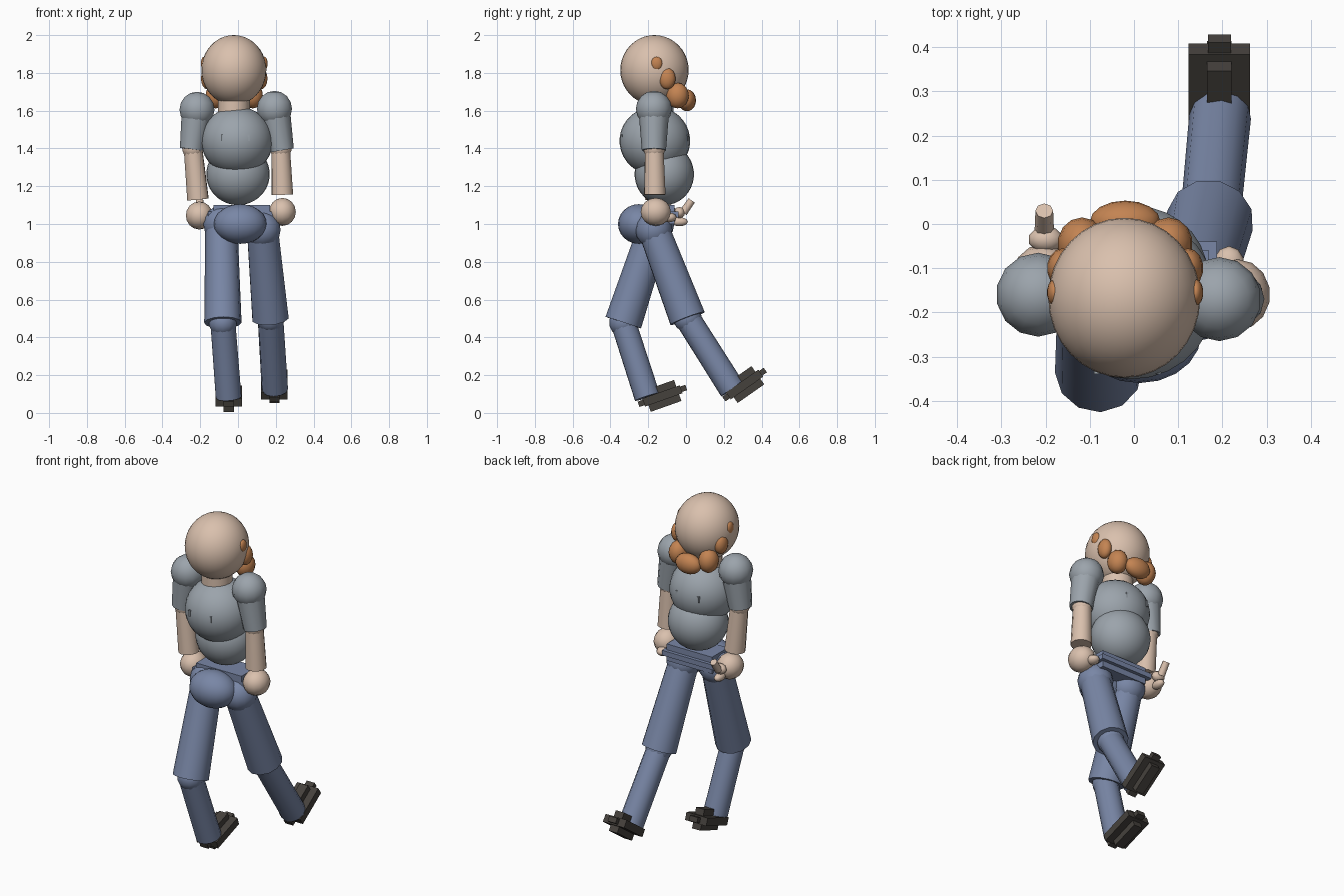
import bpy, math
from mathutils import Vector

if "Cube" in bpy.data.objects:
    bpy.data.objects.remove(bpy.data.objects["Cube"])


def material(name, rgb):
    m = bpy.data.materials.new(name)
    m.diffuse_color = (*rgb, 1)
    m.use_nodes = True
    m.node_tree.nodes["Principled BSDF"].inputs["Base Color"].default_value = m.diffuse_color
    return m


SKIN = material("skin", (0.70, 0.53, 0.42))
BEARD = material("beard_ginger", (0.55, 0.23, 0.085))
SHIRT = material("shirt_grey", (0.33, 0.37, 0.41))
DENIM = material("trouser_blue", (0.19, 0.24, 0.38))
SHOE = material("shoe_dark", (0.06, 0.053, 0.046))


def finish(name, mat, smooth=True):
    ob = bpy.context.object
    ob.name = name
    ob.data.materials.append(mat)
    if smooth:
        bpy.ops.object.shade_smooth_by_angle(angle=math.radians(45))
    return ob


def ball(name, mat, loc, radii, seg=16, rot=(0, 0, 0)):
    if not isinstance(radii, tuple):
        radii = (radii,) * 3
    bpy.ops.mesh.primitive_uv_sphere_add(segments=seg, ring_count=max(6, seg * 5 // 8),
                                         location=loc, rotation=rot)
    bpy.context.object.scale = radii
    return finish(name, mat)


def limb(name, mat, a, b, ra, rb, seg=12):
    """Tapered cylinder running from point a to point b."""
    a, b = Vector(a), Vector(b)
    d = b - a
    bpy.ops.mesh.primitive_cone_add(vertices=seg, radius1=ra, radius2=rb,
                                    depth=d.length, location=(a + b) / 2)
    bpy.context.object.rotation_euler = d.to_track_quat('Z', 'Y').to_euler()
    return finish(name, mat)


def box(name, mat, loc, size, rot=(0, 0, 0)):
    bpy.ops.mesh.primitive_cube_add(size=1, location=loc, rotation=rot)
    bpy.context.object.scale = size
    return finish(name, mat, False)


# Head and neck
ball("head", SKIN, (-0.022, -0.167, 1.815), (0.172, 0.181, 0.185), 32)
limb("neck", SKIN, (-0.022, -0.165, 1.50), (-0.022, -0.165, 1.70), 0.085, 0.085, 16)

# Beard: chin plus mirrored beads climbing up the jaw
ball("beard_chin", BEARD, (-0.02, 0.005, 1.655), (0.08, 0.048, 0.058))
for side, tag in ((-1, "left"), (1, "right")):
    for part, dx, y, z, r in (("jaw", 0.098, -0.045, 1.68, (0.055, 0.06, 0.068)),
                              ("cheek", 0.142, -0.10, 1.77, (0.035, 0.045, 0.057)),
                              ("sideburn", 0.160, -0.155, 1.85, (0.017, 0.03, 0.036))):
        ball(f"beard_{part}_{tag}", BEARD, (-0.02 + side * dx, y, z), r, 14)

# Torso
ball("chest", SHIRT, (-0.005, -0.165, 1.44), (0.19, 0.187, 0.182), 28)
ball("belly", SHIRT, (0, -0.115, 1.263), (0.168, 0.157, 0.163), 28)
for x in (-0.085, 0.055):
    box("chest_seam", SHIRT, (x, -0.165, 1.457), (0.012, 0.35, 0.035))

# Arms
arms = {
    "left": dict(shoulder=(-0.217, -0.160, 1.605), cuff=(-0.245, -0.165, 1.395),
                 elbow=(-0.238, -0.165, 1.40), wrist=(-0.212, -0.160, 1.13),
                 hand=(-0.205, -0.125, 1.045)),
    "right": dict(shoulder=(0.193, -0.170, 1.610), cuff=(0.232, -0.170, 1.390),
                  elbow=(0.226, -0.168, 1.40), wrist=(0.235, -0.165, 1.155),
                  hand=(0.235, -0.160, 1.064)),
}
for tag, p in arms.items():
    ball(f"shoulder_{tag}", SHIRT, p["shoulder"], 0.095, 14)
    limb(f"sleeve_{tag}", SHIRT, p["shoulder"], p["cuff"], 0.082, 0.064)
    ball(f"elbow_{tag}", SKIN, p["elbow"], 0.058, 12)
    limb(f"forearm_{tag}", SKIN, p["elbow"], p["wrist"], 0.050, 0.058)
    ball(f"hand_{tag}", SKIN, p["hand"], (0.073, 0.080, 0.074), 14)

# Fingers
ball("left_palm_finger", SKIN, (-0.20, -0.035, 1.012), (0.026, 0.045, 0.024), 10)
ball("left_knuckle", SKIN, (-0.20, -0.035, 1.06), (0.04, 0.03, 0.03), 10)
limb("left_thumb", SKIN, (-0.203, -0.015, 1.06), (-0.203, 0.03, 1.125), 0.022, 0.020, 8)
ball("right_finger", SKIN, (0.215, -0.09, 1.035), (0.035, 0.04, 0.026), 10)

# Seat, hips and stepped belt
ball("seat", DENIM, (0.012, -0.25, 1.0), (0.14, 0.11, 0.105), 20)
box("belt_band", DENIM, (0.015, -0.125, 1.05), (0.345, 0.17, 0.03))
box("belt_waist", DENIM, (0.02, -0.135, 1.05), (0.30, 0.15, 0.10))

# Legs in mid stride
legs = {
    "left": dict(hip=(-0.088, -0.160, 1.00), knee=(-0.080, -0.332, 0.478),
                 ankle=(-0.050, -0.205, 0.085), shoe=(-0.050, -0.125, 0.090), tilt=19.5),
    "right": dict(hip=(0.130, -0.170, 0.970), knee=(0.172, 0.008, 0.500),
                  ankle=(0.195, 0.245, 0.125), shoe=(0.193, 0.310, 0.150), tilt=35),
}
for tag, p in legs.items():
    ball(f"hip_{tag}", DENIM, p["hip"], 0.098, 14)
    limb(f"thigh_{tag}", DENIM, p["hip"], p["knee"], 0.085, 0.099)
    ball(f"knee_{tag}", DENIM, p["knee"], 0.075, 12)
    limb(f"shin_{tag}", DENIM, p["knee"], p["ankle"], 0.068, 0.070)
    # Shoe made of three crossing blocks
    rot = (math.radians(p["tilt"]), 0, 0)
    box(f"shoe_wide_{tag}", SHOE, p["shoe"], (0.14, 0.21, 0.045), rot)
    box(f"shoe_long_{tag}", SHOE, p["shoe"], (0.052, 0.268, 0.03), rot)
    box(f"shoe_tall_{tag}", SHOE, p["shoe"], (0.055, 0.172, 0.118), rot)
